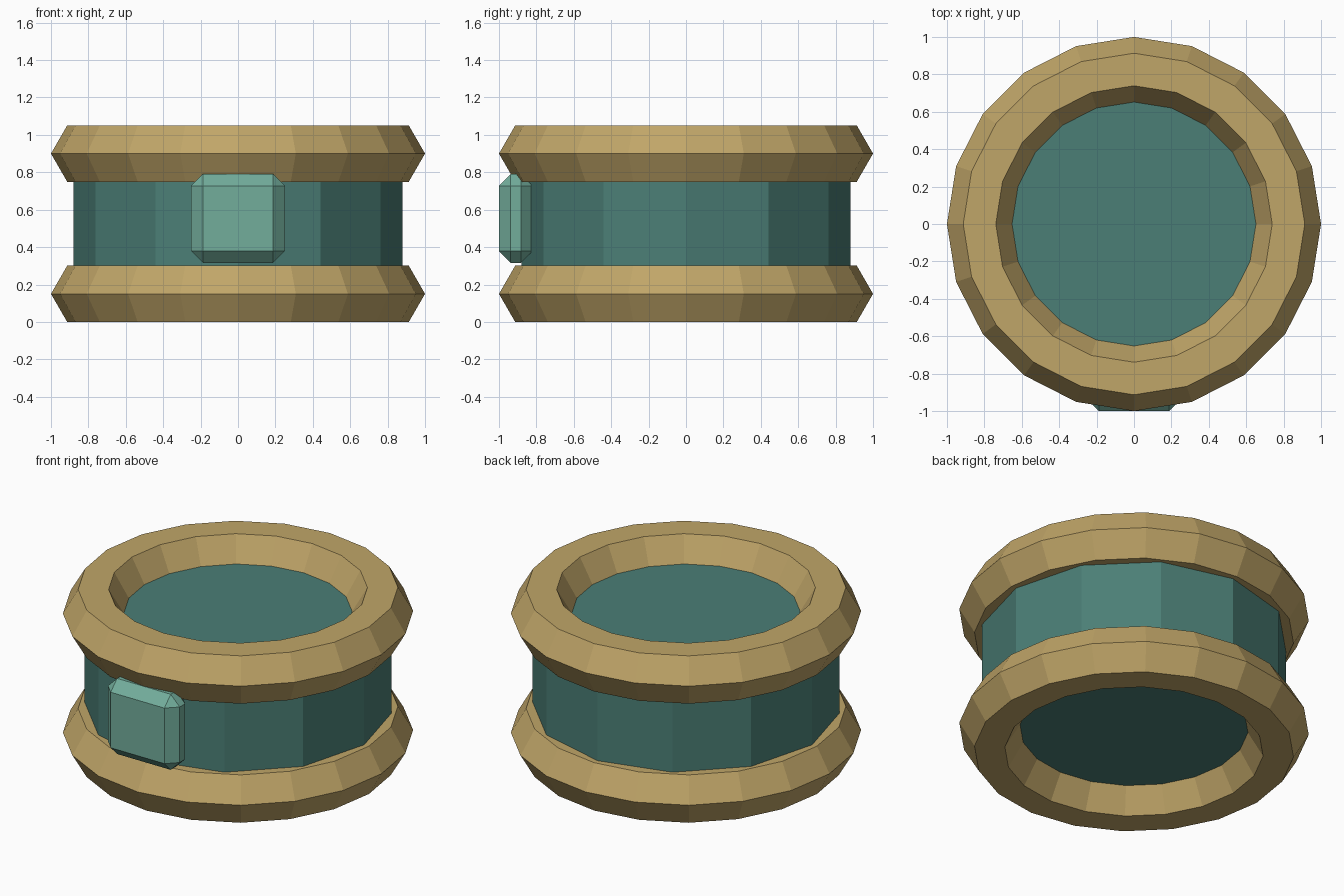
import bpy
import bmesh

cube = bpy.data.objects.get("Cube")
if cube:
    bpy.data.objects.remove(cube, do_unlink=True)


def make_material(name, rgb):
    mat = bpy.data.materials.new(name)
    mat.use_nodes = True
    color = (*rgb, 1.0)
    mat.diffuse_color = color
    bsdf = next(n for n in mat.node_tree.nodes if n.type == "BSDF_PRINCIPLED")
    bsdf.inputs["Base Color"].default_value = color
    return mat


def finish(name, mat):
    obj = bpy.context.object
    obj.name = name
    obj.data.name = name
    obj.data.materials.clear()
    obj.data.materials.append(mat)
    return obj


gold = make_material("antique gold", (0.53, 0.38, 0.14))
teal = make_material("dark teal", (0.07, 0.21, 0.18))
mint = make_material("pale green gem", (0.17, 0.42, 0.33))

RING_HEIGHTS = {"lower_ring": 0.15, "upper_ring": 0.90}

# Two faceted rims
for name, z in RING_HEIGHTS.items():
    bpy.ops.mesh.primitive_torus_add(
        major_segments=20, minor_segments=6,
        major_radius=0.826, minor_radius=0.174, location=(0, 0, z))
    finish(name, gold)

# Drum between the rims, capped at the middle of each one
low, high = RING_HEIGHTS.values()
bpy.ops.mesh.primitive_cylinder_add(
    vertices=12, radius=0.88, depth=high - low, location=(0, 0, (low + high) / 2))
finish("drum_body", teal)

# Chamfered gem set into the front of the drum
bpy.ops.mesh.primitive_cube_add(size=1, location=(0, -0.91, 0.553))
gem = finish("front_gem", mint)
bm = bmesh.new()
bm.from_mesh(gem.data)
bmesh.ops.scale(bm, vec=(0.5, 0.18, 0.476), verts=bm.verts)
bmesh.ops.bevel(bm, geom=bm.edges[:], offset=0.063, offset_type="OFFSET",
                segments=1, affect="EDGES")
bm.to_mesh(gem.data)
bm.free()
